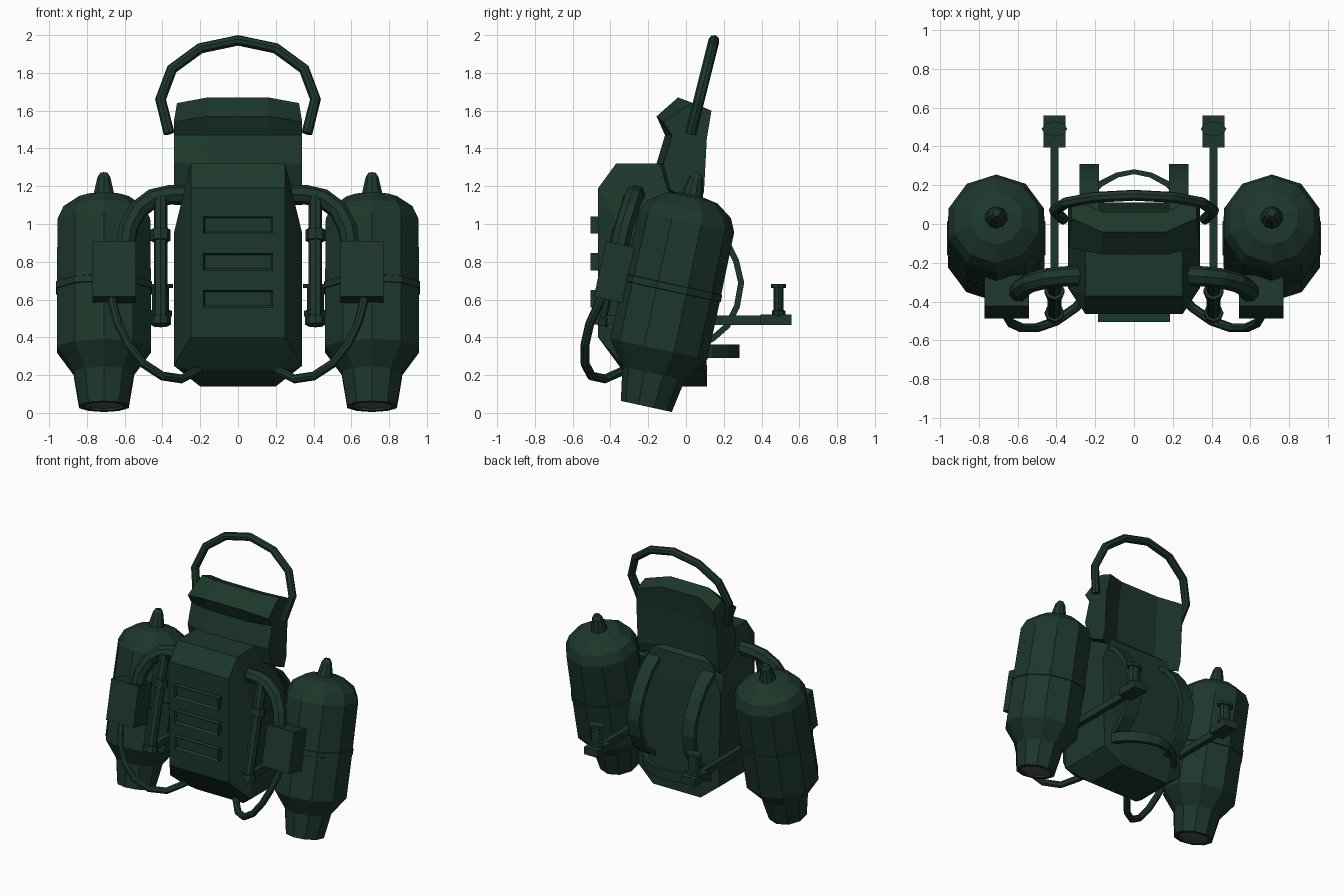
import bpy, bmesh, math
from mathutils import Matrix, Vector

if "Cube" in bpy.data.objects:
    bpy.data.objects.remove(bpy.data.objects["Cube"])

TILT = math.radians(-12.3)


def material(name, color):
    m = bpy.data.materials.new(name)
    m.diffuse_color = color
    m.use_nodes = True
    m.node_tree.nodes["Principled BSDF"].inputs["Base Color"].default_value = m.diffuse_color
    return m


GREEN = material("dark_green", (0.012, 0.038, 0.024, 1))
GREY = material("nozzle_grey", (0.10, 0.10, 0.10, 1))


def mirror(ob):
    m = ob.modifiers.new("mirror", 'MIRROR')
    m.use_clip = False
    m.use_mirror_merge = False


def finish(name, bm, mirrored=False, mat=GREEN):
    bmesh.ops.recalc_face_normals(bm, faces=bm.faces[:])
    me = bpy.data.meshes.new(name)
    bm.to_mesh(me)
    bm.free()
    me.materials.append(mat)
    ob = bpy.data.objects.new(name, me)
    bpy.context.collection.objects.link(ob)
    if mirrored:
        mirror(ob)
    return ob


def box(name, center, size, tilt=0.0, mirrored=False):
    bm = bmesh.new()
    mat = Matrix.Translation(center) @ Matrix.Rotation(tilt, 4, 'X') @ Matrix.Diagonal((*size, 1))
    bmesh.ops.create_cube(bm, size=1, matrix=mat)
    return finish(name, bm, mirrored)


def loft(name, rings, mirrored=False, mat=GREEN):
    """Skin a list of equal-length closed rings and cap both ends."""
    bm = bmesh.new()
    vs = [[bm.verts.new(p) for p in r] for r in rings]
    n = len(vs[0])
    for a, b in zip(vs, vs[1:]):
        for i in range(n):
            j = (i + 1) % n
            bm.faces.new((a[i], a[j], b[j], b[i]))
    bm.faces.new(vs[0])
    bm.faces.new(vs[-1])
    return finish(name, bm, mirrored, mat)


def lathe(name, profile, base, tilt, sides, sx=1.0, mat=GREEN):
    """Mirrored lathe of (radius, height) along a tilted axis."""
    mw = Matrix.Translation(base) @ Matrix.Rotation(tilt, 4, 'X')
    rings = []
    for r, h in profile:
        ang = [math.pi / 2 + 2 * math.pi * i / sides for i in range(sides)]
        rings.append([mw @ Vector((sx * r * math.cos(a), r * math.sin(a), h)) for a in ang])
    return loft(name, rings, True, mat)


def tube(name, pts, radius, mirrored=False, smooth_path=False, res=2):
    cu = bpy.data.curves.new(name, 'CURVE')
    cu.dimensions = '3D'
    cu.bevel_depth = radius
    cu.bevel_resolution = res
    cu.use_fill_caps = True
    sp = cu.splines.new('POLY')
    sp.points.add(len(pts) - 1)
    for p, co in zip(sp.points, pts):
        p.co = (*co, 1)
    sp.use_smooth = False
    cu.materials.append(GREEN)
    ob = bpy.data.objects.new(name, cu)
    bpy.context.collection.objects.link(ob)
    bpy.ops.object.select_all(action='DESELECT')
    ob.select_set(True)
    bpy.context.view_layer.objects.active = ob
    bpy.ops.object.convert(target='MESH')
    ob = bpy.context.view_layer.objects.active
    if mirrored:
        mirror(ob)
    return ob


# main body: faceted convex shell, narrow front panel and wider flanks
half = [(.25, -.37, 1.32), (.25, -.14, 1.32), (.25, -.465, 1.19), (.25, -.465, .40),
        (.25, -.34, .23), (.34, -.33, .95), (.34, -.33, .25), (.34, .07, .95),
        (.34, .09, .25), (.20, -.22, .14), (.20, .11, .14), (.22, .11, .25),
        (.25, .05, 1.15)]
bm = bmesh.new()
for s in (1, -1):
    for x, y, z in half:
        bm.verts.new((s * x, y, z))
bmesh.ops.convex_hull(bm, input=bm.verts[:])
bmesh.ops.dissolve_limit(bm, angle_limit=math.radians(1), verts=bm.verts[:], edges=bm.edges[:])
finish("main_body", bm)

# framed vents on the front panel
for i, z in enumerate((.995, .80, .605)):
    bm = bmesh.new()
    bmesh.ops.create_cube(bm, size=1, matrix=Matrix.Translation((0, -.48, z)) @ Matrix.Diagonal((.37, .05, .092, 1)))
    bm.normal_update()
    face = [f for f in bm.faces if f.normal.y < -.9]
    bmesh.ops.inset_region(bm, faces=face, thickness=.014)
    bmesh.ops.translate(bm, verts=face[0].verts[:], vec=(0, .02, 0))
    finish(f"vent_{i + 1}", bm)

# headrest: side profile swept over x, ends wrapping backwards
prof = [(-.06, 1.67), (-.165, 1.57), (-.12, 1.47), (-.165, 1.32), (-.13, 1.18),
        (-.02, 1.10), (.005, 1.17), (.02, 1.45), (.045, 1.63)]
rings = []
for x, dy, dz in ((-.34, 1, -.03), (-.17, .2, 0), (.17, .2, 0), (.34, 1, -.03)):
    ring = []
    for k, (y, z) in enumerate(prof):
        shift = .09 if k in (0, 5, 6, 7, 8) else .045
        ring.append((x * (.95 if k in (0, 8) else 1), y + dy * shift, z + (dz if z > 1.5 else 0)))
    rings.append(ring)
loft("headrest", rings)

# carrying hoop above the headrest
arc = [(.365, 1.48), (.41, 1.66), (.35, 1.82), (.20, 1.93), (0, 1.972)]
pts = [(x, z) for x, z in arc] + [(-x, z) for x, z in reversed(arc[:-1])]
tube("top_hoop", [(x, .025 + (z - 1.48) * .25, z) for x, z in pts], .029)

# side tanks with nozzle, dome and valve tip
base = (.71, -.21, .034)
lathe("tank", [(.10, .05), (.108, 0), (.138, 0), (.164, .15), (.168, .18), (.262, .31), (.262, .62),
               (.258, 1.0), (.225, 1.07), (.14, 1.13), (.058, 1.145), (.036, 1.24), (.02, 1.265)],
      base, TILT, 10)
lathe("tank_band", [(.255, .62), (.267, .625), (.267, .66), (.255, .665)], base, TILT, 10)
lathe("nozzle_core", [(.106, .012), (.106, .04)], base, TILT, 10, mat=GREY)

# junction boxes on the tank fronts
box("junction_box", (.655, -.375, .745), (.23, .165, .30), TILT, True)

# thick feed pipe and thin return hose
tube("feed_pipe", [(.20, -.265, 1.155), (.36, -.27, 1.155), (.45, -.28, 1.135), (.53, -.30, 1.075),
                   (.58, -.33, .98), (.60, -.36, .85)], .052, True)
tube("return_hose", [(.67, -.42, .68), (.665, -.46, .58), (.635, -.51, .47), (.58, -.535, .36),
                     (.50, -.535, .26), (.40, -.50, .195), (.30, -.43, .18), (.22, -.34, .22),
                     (.18, -.28, .25)], .024, True)

# slim cylinders between body and tanks
lathe("side_cylinder", [(.05, 0), (.05, .045), (.036, .045), (.036, .46), (.052, .46),
                        (.052, .52), (.036, .52), (.036, .70)], (.41, -.465, .465), math.radians(-14), 8)

# control arms with grips
box("control_arm", (.41, -.02, .49), (.04, .86, .05), 0, True)
box("control_block", (.41, .477, .492), (.112, .165, .056), 0, True)
lathe("control_grip", [(.036, .51), (.036, .54), (.026, .545), (.026, .66), (.039, .66), (.039, .682)],
      (.41, .49, 0), 0, 8, 1.7)

# shoulder straps bowed off the back
path = [(.04, 1.10), (.14, 1.03), (.22, .93), (.28, .81), (.308, .69), (.285, .56), (.23, .45), (.15, .38), (.07, .34)]
rings = []
for i, (y, z) in enumerate(path):
    a, b = path[max(i - 1, 0)], path[min(i + 1, len(path) - 1)]
    t = Vector((b[0] - a[0], b[1] - a[1])).normalized() * .032
    iy, iz = y + t.y, z - t.x
    rings.append([(.18, y, z), (.28, y, z), (.28, iy, iz), (.18, iy, iz)])
loft("shoulder_strap", rings, True)

# waist belt bowed off the lower back
rings = []
for x, y in ((-.30, .05), (-.27, .14), (-.18, .22), (-.09, .265), (0, .282), (.09, .265), (.18, .22), (.27, .14), (.30, .05)):
    rings.append([(x, y, .29), (x, y, .362), (x * .9, y - .025, .362), (x * .9, y - .025, .29)])
loft("waist_belt", rings)
